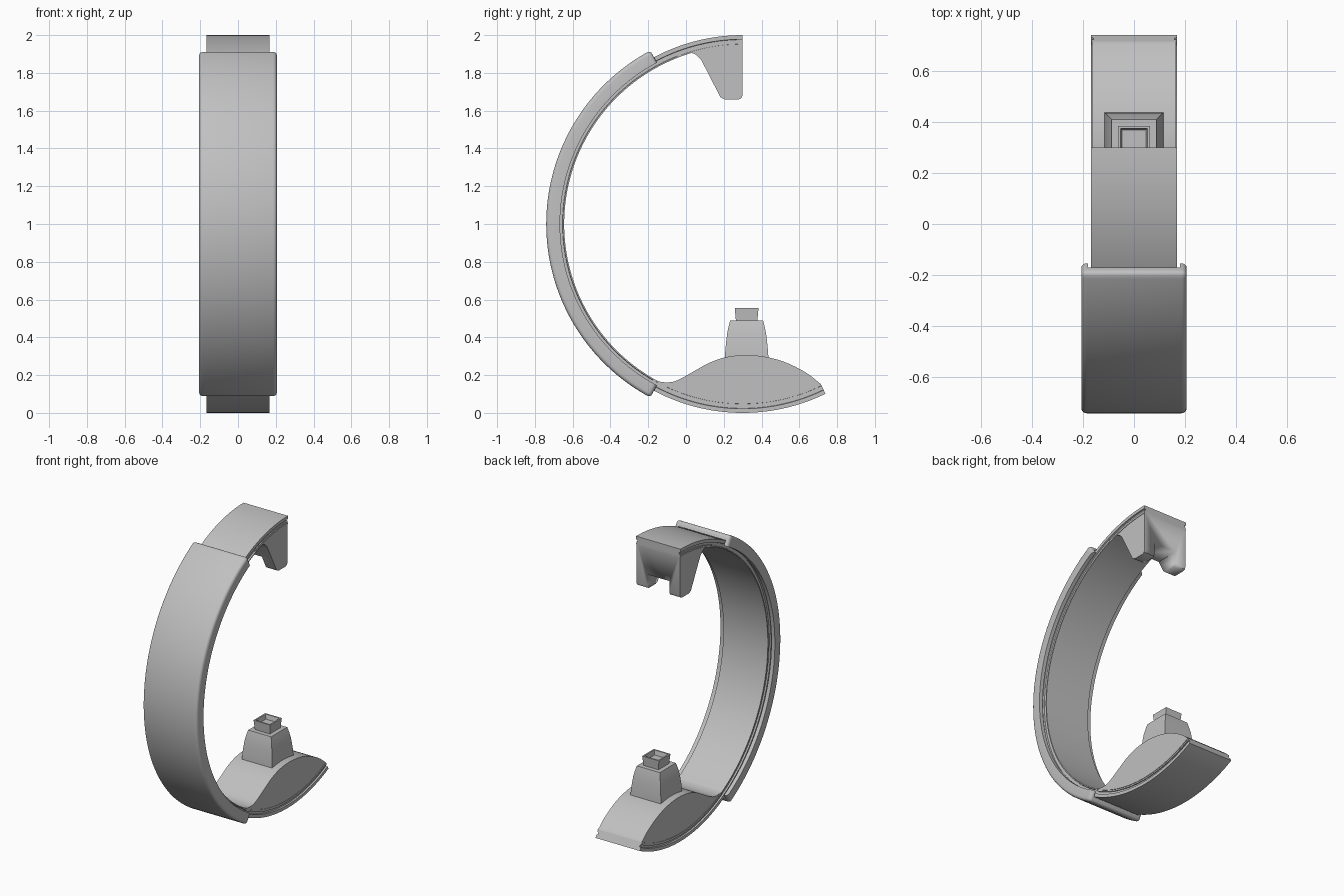
import bpy, bmesh, math
from mathutils import Vector

if "Cube" in bpy.data.objects:
    bpy.data.objects.remove(bpy.data.objects["Cube"])

CY, CZ = 0.3, 1.0          # centre of the ring in the y-z plane

grey = bpy.data.materials.new("plain_grey")
grey.diffuse_color = (0.53, 0.53, 0.53, 1)
grey.use_nodes = True
grey.node_tree.nodes["Principled BSDF"].inputs["Base Color"].default_value = grey.diffuse_color


def finish(bm, name, smooth=30):
    bmesh.ops.recalc_face_normals(bm, faces=bm.faces)
    me = bpy.data.meshes.new(name)
    bm.to_mesh(me)
    bm.free()
    ob = bpy.data.objects.new(name, me)
    bpy.context.collection.objects.link(ob)
    me.materials.append(grey)
    bpy.ops.object.select_all(action='DESELECT')
    ob.select_set(True)
    bpy.context.view_layer.objects.active = ob
    bpy.ops.object.shade_smooth_by_angle(angle=math.radians(smooth))
    return ob


def loft(rings):
    """Skin a list of closed rings and cap both ends."""
    bm = bmesh.new()
    vs = [[bm.verts.new(p) for p in ring] for ring in rings]
    n = len(vs[0])
    for a, b in zip(vs, vs[1:]):
        for i in range(n):
            j = (i + 1) % n
            bm.faces.new((a[i], a[j], b[j], b[i]))
    bm.faces.new(vs[0])
    bm.faces.new(vs[-1])
    return bm


def polar(r, deg, x=0.0):
    a = math.radians(deg)
    return (x, CY + r * math.cos(a), CZ + r * math.sin(a))


def sweep(half, a0, a1, steps):
    """Sweep a mirrored (x, radius) section round the ring."""
    section = half + [(-x, r) for x, r in reversed(half)]
    return loft([[polar(r, a0 + (a1 - a0) * i / steps, x) for x, r in section]
                 for i in range(steps + 1)])


def spline(pts, n=5):
    """Smooth curve through 2D points."""
    p = [Vector(q) for q in pts]
    p = [2 * p[0] - p[1]] + p + [2 * p[-1] - p[-2]]
    out = []
    for i in range(1, len(p) - 2):
        a, b, c, d = p[i - 1:i + 3]
        for k in range(n):
            t = k / n
            out.append(0.5 * (2 * b + (c - a) * t + (2 * a - 5 * b + 4 * c - d) * t * t
                              + (3 * b - a - 3 * c + d) * t ** 3))
    return [tuple(q) for q in out + [p[-2]]]


def slab(profile, half):
    return loft([[(x, y, z) for y, z in profile] for x in (-half, half)])


# Inner band with a shallow groove along each side
finish(sweep([(0.168, 1.0), (0.168, 0.978), (0.158, 0.976), (0.158, 0.954),
              (0.168, 0.952), (0.168, 0.945)], 90, 296, 110), "inner_band")

# Outer sleeve: a channel wrapped over the back of the band, rounded outside
bm = sweep([(0.206, 1.04), (0.206, 0.967), (0.18, 0.967), (0.18, 1.002)], 118, 242, 72)
bmesh.ops.recalc_face_normals(bm, faces=bm.faces)


def radius(v):
    return math.hypot(v.co.y - CY, v.co.z - CZ)


edges = [e for e in bm.edges
         if all(radius(v) > 1.035 or abs(v.co.x) > 0.2 for v in e.verts)
         and any(radius(v) > 1.0 for v in e.verts)
         and e.calc_face_angle(0) > 0.9]
bmesh.ops.bevel(bm, geom=edges, offset=0.02, segments=4, profile=0.5, affect='EDGES')
finish(bm, "outer_sleeve", 40)

# Domed base block filling the lower end of the ring
dome = spline([(-0.19, 0.186), (-0.14, 0.166), (-0.09, 0.162), (-0.04, 0.175),
               (0.05, 0.225), (0.13, 0.268), (0.22, 0.297), (0.33, 0.306),
               (0.44, 0.293), (0.54, 0.262), (0.64, 0.21), (0.713, 0.153)])
under = [polar(0.962, 296 - i * 2)[1:] for i in range(28)]
finish(slab(dome + under, 0.165), "base_block")

# Square tapered pedestal with a recessed knob on top
levels = [(0.25, 0.116), (0.30, 0.115), (0.34, 0.112), (0.38, 0.108), (0.42, 0.103),
          (0.46, 0.095), (0.49, 0.087), (0.49, 0.057), (0.555, 0.063), (0.555, 0.053),
          (0.525, 0.046)]
finish(loft([[(sx * h, 0.321 + sy * h, z)
              for sx, sy in ((-1, -1), (1, -1), (1, 1), (-1, 1))]
             for z, h in levels]), "pedestal")

# Clasp block hanging from the upper end
slope = spline([(-0.05, 1.885), (0.0, 1.903), (0.04, 1.903), (0.07, 1.88), (0.09, 1.85),
                (0.17, 1.695), (0.185, 1.67), (0.205, 1.66)], 4)
foot = [(0.28, 1.66), (0.294, 1.667), (0.3, 1.682), (0.3, 1.965)]
over = [polar(0.962, 91 + i * 2)[1:] for i in range(11)]
clasp = finish(slab(slope + foot + over, 0.165), "clasp_block")

# Notch splitting the clasp into two legs
cutter = finish(slab([(-0.2, 1.5), (0.5, 1.5), (0.5, 1.76), (-0.2, 1.76)], 0.085), "notch_cutter")
cutter.hide_render = True
cutter.hide_viewport = True
cut = clasp.modifiers.new("notch", 'BOOLEAN')
cut.operation = 'DIFFERENCE'
cut.solver = 'EXACT'
cut.object = cutter
